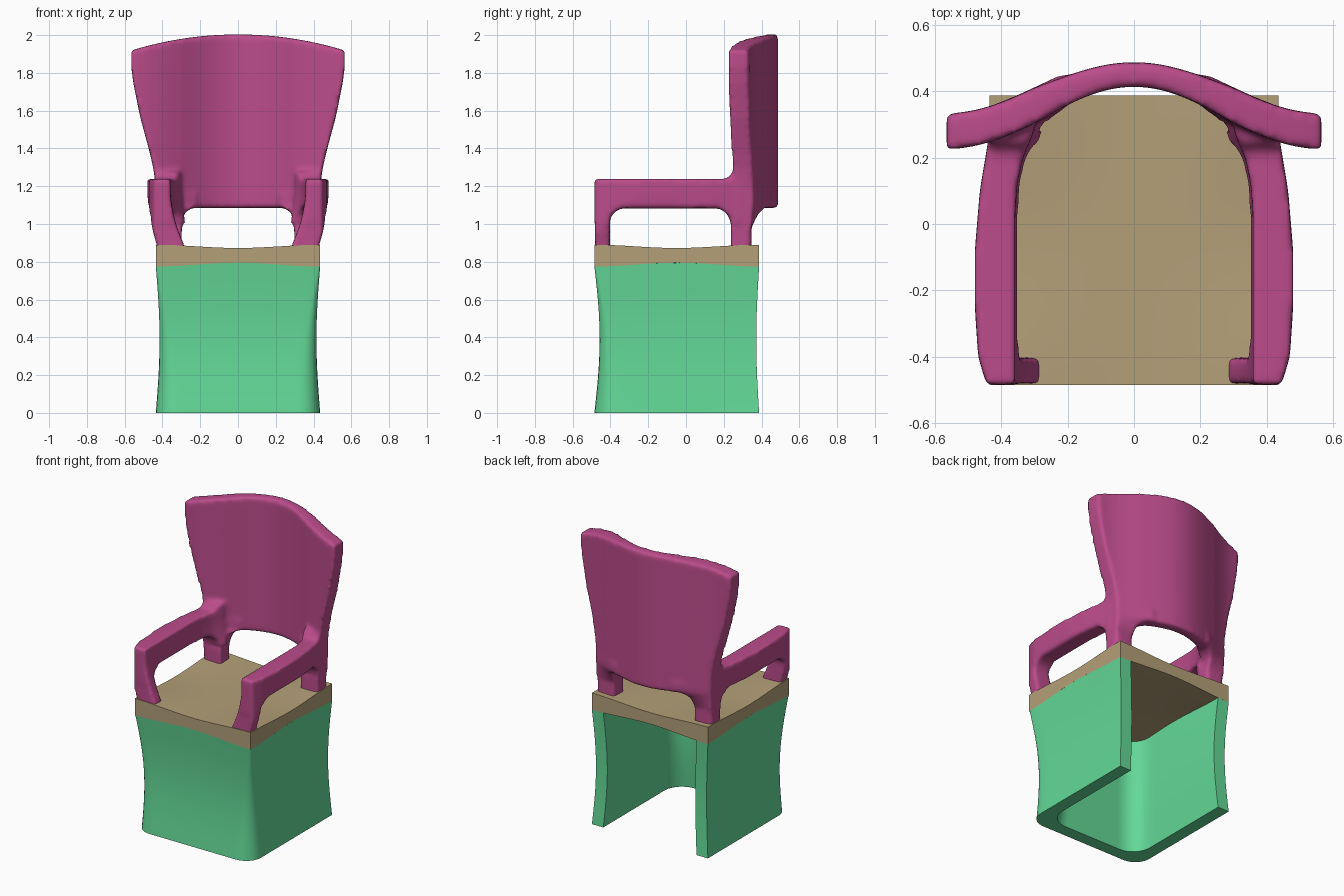
import bpy, bmesh
from math import sin, cos, pi, sqrt

cube = bpy.data.objects.get("Cube")
if cube:
    bpy.data.objects.remove(cube)

HALF = 0.435          # half width of seat and base
FRONT, BACK = -0.485, 0.387


def material(name, rgb):
    m = bpy.data.materials.new(name)
    m.use_nodes = True
    m.diffuse_color = (*rgb, 1)
    m.node_tree.nodes["Principled BSDF"].inputs["Base Color"].default_value = (*rgb, 1)
    return m


def lerp(a, b, t):
    return a + (b - a) * t


def clamp(t):
    return max(0.0, min(1.0, t))


def curve(points, x):
    """Piecewise linear profile lookup."""
    if x <= points[0][0]:
        return points[0][1]
    for (x0, y0), (x1, y1) in zip(points, points[1:]):
        if x <= x1:
            return lerp(y0, y1, (x - x0) / (x1 - x0))
    return points[-1][1]


def fillet(d, r):
    """Rise of a quarter-round fillet at distance d from the wall."""
    d = max(0.0, min(r, d))
    return r - sqrt(max(0.0, r * r - (r - d) ** 2))


def block(bm, n, fn):
    """Subdivided closed box, warped by fn(u, v, w) with each in 0..1."""
    verts = {}

    def vert(key):
        if key not in verts:
            verts[key] = bm.verts.new(fn(*(key[i] / n[i] for i in range(3))))
        return verts[key]

    for axis in range(3):
        b, c = (axis + 1) % 3, (axis + 2) % 3
        for end in (0, n[axis]):
            for p in range(n[b]):
                for q in range(n[c]):
                    corners = []
                    for dp, dq in ((0, 0), (1, 0), (1, 1), (0, 1)):
                        key = [0, 0, 0]
                        key[axis], key[b], key[c] = end, p + dp, q + dq
                        corners.append(vert(tuple(key)))
                    bm.faces.new(corners)


def finish(name, bm, mat):
    bmesh.ops.recalc_face_normals(bm, faces=bm.faces)
    mesh = bpy.data.meshes.new(name)
    bm.to_mesh(mesh)
    bm.free()
    mesh.materials.append(mat)
    ob = bpy.data.objects.new(name, mesh)
    bpy.context.collection.objects.link(ob)
    return ob


def shade(ob):
    bpy.ops.object.select_all(action='DESELECT')
    ob.select_set(True)
    bpy.context.view_layer.objects.active = ob
    bpy.ops.object.shade_smooth_by_angle(angle=0.7)


pink = material("pink", (0.50, 0.072, 0.26))
tan = material("tan", (0.455, 0.35, 0.19))
green = material("green", (0.125, 0.69, 0.31))


# Seat: slab that thins toward the middle of every edge
def sag(x, y):
    cx = cos(pi * x / (2 * HALF)) ** 2
    cy = cos(pi * (y + 0.05) / (2 * HALF)) ** 2
    return cx + cy - cx * cy


def seat_bottom(x, y):
    return 0.775 + 0.02 * sag(x, y)


def seat_point(u, v, w):
    x, y = lerp(-HALF, HALF, u), lerp(FRONT, BACK, v)
    return x, y, lerp(seat_bottom(x, y), 0.89 - 0.017 * sag(x, y), w)


bm = bmesh.new()
block(bm, (24, 24, 1), seat_point)
shade(finish("seat", bm, tan))


# Base: U-shaped wall open at the back, waisted, corners rounder toward the floor
def base_point(u, v, w):
    waist = sin(pi * v)
    thick = 0.085 * w
    half = HALF - 0.02 * waist - thick
    front = FRONT + 0.028 * waist + thick
    back = BACK - 0.015 * waist
    r = lerp(0.11 - 0.1 * v, 0.13, w)
    s = 2 * u - 1
    a = abs(s)
    if a < 0.4:
        x, y = (half - r) * a / 0.4, front
    elif a < 0.6:
        t = (a - 0.4) / 0.2 * pi / 2
        x, y = half - r + r * sin(t), front + r - r * cos(t)
    else:
        x, y = half, lerp(front + r, back, (a - 0.6) / 0.4)
    x = x if s > 0 else -x
    return x, y, v * seat_bottom(x, y)


bm = bmesh.new()
block(bm, (60, 16, 1), base_point)
shade(finish("base", bm, green))

# Backrest, rear legs and arms: overlapping blocks fused into one soft shell
WIDTH = ((0.8, 0.43), (1.2, 0.435), (1.3, 0.447), (1.4, 0.468), (1.6, 0.517),
         (1.8, 0.553), (1.9, 0.565))
ARM_OUT = ((FRONT, 0.445), (-0.4, 0.47), (-0.25, 0.48), (-0.08, 0.48),
           (0.1, 0.465), (0.25, 0.44))
ARM_IN = ((0.03, 0.358), (0.12, 0.352), (0.2, 0.335), (0.28, 0.30))


def back_y(x):
    return 0.28 + 0.171 * (1 + cos(pi * x / 0.565)) / 2


def back_depth(x):
    return 0.037 + 0.017 * clamp(abs(x) / 0.3) ** 2


def backrest_point(u, v, w):
    z = lerp(1.085, 2.0, v)
    x = curve(WIDTH, z) * (2 * u - 1)
    z += v * (0.004 - 0.085 * (x / 0.565) ** 2)
    return x, back_y(x) + back_depth(x) * (2 * w - 1), z


def rear_leg_point(u, v, w):
    z = lerp(0.82, 1.16, v)
    x = lerp(0.298 - fillet(1.088 - z, 0.08), curve(WIDTH, z), u)
    y = lerp(back_y(x), 0.292, clamp((1.1 - z) / 0.12))
    return x, y + 0.055 * (2 * w - 1), z


def arm_x(u, y, z):
    lean = clamp((1.2 - z) / 0.31) ** 2
    inner = curve(ARM_IN, y) - 0.073 * lean
    outer = min(curve(ARM_OUT, y), 0.48 - 0.05 * lean)
    return lerp(inner, outer, u)


def arm_rail_point(u, v, w):
    y = lerp(FRONT, 0.285, v)
    low = 1.083 - fillet(min(y + 0.405, 0.235 - y), 0.08)
    top = 1.238 + fillet(0.24 - y, 0.04)
    z = lerp(low, top, w)
    return arm_x(u, y, z), y, z


def front_leg_point(u, v, w):
    z = lerp(0.82, 1.16, v)
    y = lerp(-0.481, -0.403, w)
    return arm_x(u, y, z), y, z


bm = bmesh.new()
block(bm, (48, 40, 4), backrest_point)
for side in (1, -1):
    for n, fn in (((8, 40, 6), rear_leg_point),
                  ((6, 80, 8), arm_rail_point),
                  ((6, 24, 4), front_leg_point)):
        def mirrored(u, v, w, fn=fn, side=side):
            x, y, z = fn(u, v, w)
            return side * x, y, z
        block(bm, n, mirrored)
shell = finish("backrest_and_arms", bm, pink)
remesh = shell.modifiers.new("fuse", 'REMESH')
remesh.mode = 'VOXEL'
remesh.voxel_size = 0.012
remesh.use_smooth_shade = True
soft = shell.modifiers.new("soften", 'SMOOTH')
soft.factor = 0.5
soft.iterations = 12
